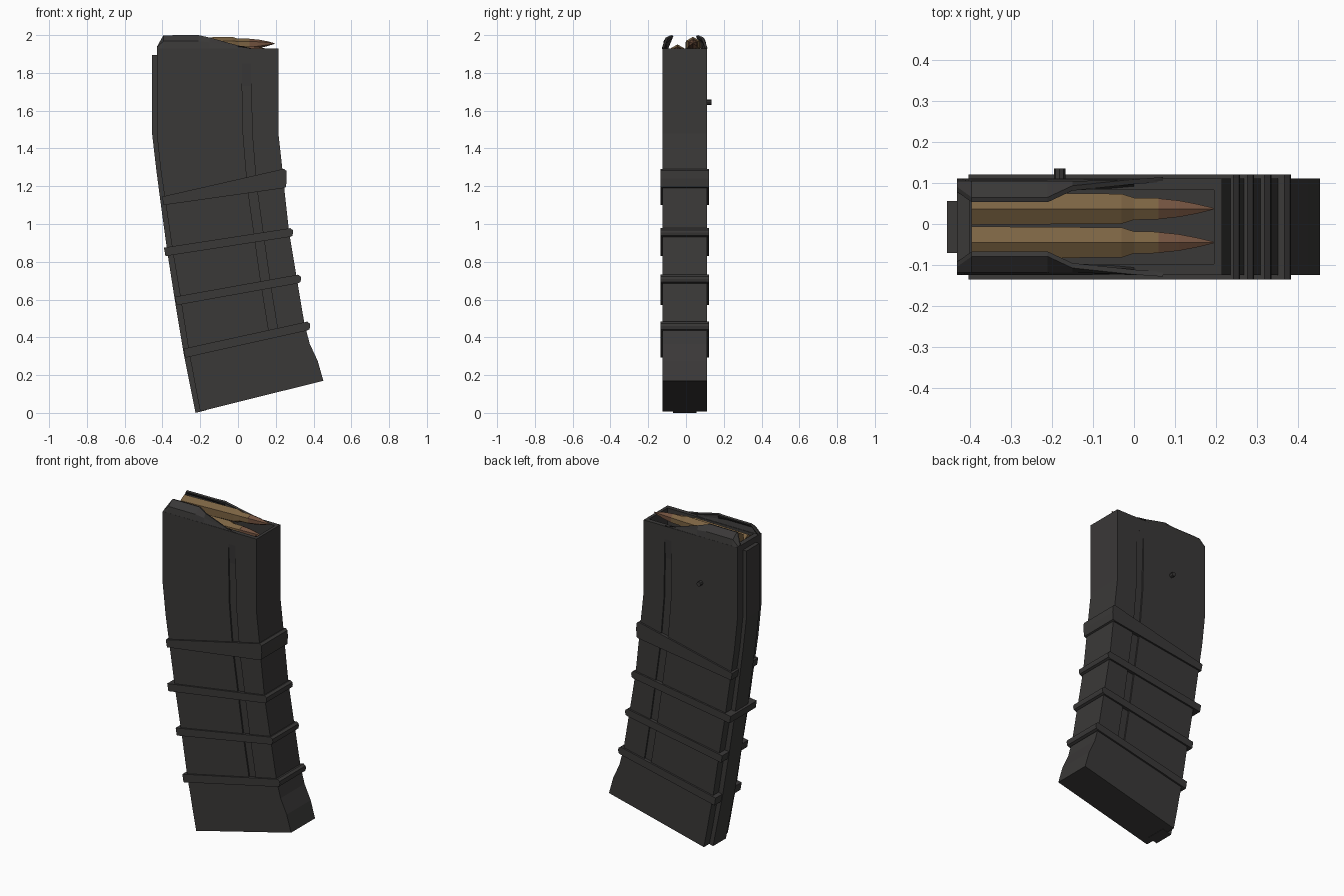
import bpy, bmesh, math

if "Cube" in bpy.data.objects:
    bpy.data.objects.remove(bpy.data.objects["Cube"])

CY = -0.007          # centre plane of the body
HALF = 0.1175        # half thickness of the body


def material(name, rgb):
    m = bpy.data.materials.new(name)
    m.diffuse_color = (*rgb, 1)
    m.use_nodes = True
    m.node_tree.nodes["Principled BSDF"].inputs["Base Color"].default_value = m.diffuse_color
    return m


DARK = material("dark_polymer", (0.042, 0.040, 0.039))
BRASS = material("brass", (0.20, 0.125, 0.055))
COPPER = material("copper", (0.17, 0.085, 0.05))


def loft(name, rings, mat):
    """Skin a list of equal-length point rings and cap both ends."""
    bm = bmesh.new()
    vs = [[bm.verts.new(p) for p in r] for r in rings]
    n = len(rings[0])
    for a, b in zip(vs, vs[1:]):
        for i in range(n):
            j = (i + 1) % n
            bm.faces.new((a[i], a[j], b[j], b[i]))
    bm.faces.new(vs[0])
    bm.faces.new(vs[-1])
    bmesh.ops.recalc_face_normals(bm, faces=bm.faces)
    me = bpy.data.meshes.new(name)
    bm.to_mesh(me)
    bm.free()
    me.materials.append(mat)
    ob = bpy.data.objects.new(name, me)
    bpy.context.collection.objects.link(ob)
    return ob


def prism(name, pts, half, mat):
    """Side profile (x, z) extruded across the thickness."""
    return loft(name, [[(x, CY + s * half, z) for x, z in pts] for s in (-1, 1)], mat)


def cut(target, cutter):
    cutter.hide_render = True
    cutter.hide_viewport = True
    cutter.display_type = 'WIRE'
    mod = target.modifiers.new("cut", 'BOOLEAN')
    mod.operation = 'DIFFERENCE'
    mod.solver = 'EXACT'
    mod.object = cutter


# curved body: matching back and front points (x, z)
back = [(-0.43, 1.93), (-0.43, 1.48), (-0.41, 1.29), (-0.382, 1.10), (-0.345, 0.85),
        (-0.303, 0.60), (-0.258, 0.31), (-0.24, 0.22), (-0.222, 0.12), (-0.20, 0.008)]
front = [(0.214, 1.93), (0.214, 1.48), (0.235, 1.29), (0.247, 1.17), (0.27, 0.96),
         (0.31, 0.72), (0.352, 0.47), (0.38, 0.365), (0.422, 0.275), (0.452, 0.17)]
body = loft("body", [[(bx, CY - HALF, bz), (fx, CY - HALF, fz),
                      (fx, CY + HALF, fz), (bx, CY + HALF, bz)]
                     for (bx, bz), (fx, fz) in zip(back, front)], DARK)

# open top
cut(body, prism("cavity_cutter", [(-0.40, 1.99), (0.195, 1.99), (0.195, 1.78), (-0.40, 1.78)],
                0.09, DARK))

# long side grooves: x left, z, depth, fading out at the top
groove = [(0.022, 1.85, 0.0005), (0.022, 1.73, 0.009), (0.027, 1.48, 0.009), (0.05, 1.20, 0.009),
          (0.085, 0.95, 0.009), (0.12, 0.70, 0.009), (0.162, 0.44, 0.009)]
for s, side in ((-1, "front"), (1, "rear")):
    cut(body, loft(side + "_groove_cutter",
                   [[(x, CY + s * 0.14, z), (x + 0.048, CY + s * 0.14, z),
                     (x + 0.048, CY + s * (HALF - d), z), (x, CY + s * (HALF - d), z)]
                    for x, z, d in groove], DARK))

# raised spine along the back
outer = [(-0.455, 1.894), (-0.455, 1.48), (-0.433, 1.29), (-0.408, 1.10), (-0.374, 0.85),
         (-0.335, 0.60), (-0.287, 0.31), (-0.225, 0.0)]
prism("spine", outer + [(x + 0.06, z + (0.015 if z < 0.1 else 0)) for x, z in reversed(outer)],
      0.063, DARK)

# wrap-around grip ribs: back x, back top/bottom z, front x, front top/bottom z
ribs = [(-0.402, 1.145, 1.10, 0.258, 1.292, 1.19), (-0.392, 0.875, 0.83, 0.292, 0.978, 0.932),
        (-0.334, 0.615, 0.57, 0.334, 0.732, 0.686), (-0.288, 0.34, 0.292, 0.382, 0.483, 0.436)]
for i, (bx, bt, bb, fx, ft, fb) in enumerate(ribs):
    prism(f"grip_rib_{i + 1}",
          [(bx, bt), (fx - 0.016, ft), (fx - 0.002, ft - 0.010), (fx, (ft + fb) / 2),
           (fx - 0.004, fb + 0.006), (fx - 0.016, fb), (bx + 0.008, bb)], 0.128, DARK)

# curled lips over the opening: x, tip offset from centre, tip height
stations = [(-0.43, 0.085, 1.937), (-0.395, 0.06, 1.999), (-0.21, 0.06, 2.0),
            (-0.15, 0.088, 1.987), (0.0, 0.104, 1.945), (0.07, 0.109, 1.931)]
for s, side in ((-1, "front"), (1, "rear")):
    rings = []
    for x, t, z in stations:
        mz = 1.93 + (z - 1.93) * 0.55
        sec = [(HALF, 1.925), (0.111, mz), (t + 0.012, z), (t, z - 0.004),
               (t + 0.004, z - 0.014), (0.099, mz - 0.008), (0.09, 1.915)]
        rings.append([(x, CY + s * y, zz) for y, zz in sec])
    loft(side + "_lip", rings, DARK)

# hexagonal rounds seen through the opening
case = [(-0.395, 0.045), (-0.03, 0.042), (0.0, 0.031), (0.06, 0.030)]
tip = [(0.06, 0.029), (0.11, 0.023), (0.155, 0.013), (0.194, 0.002)]


def turned(name, prof, y, z, mat):
    loft(name, [[(x, y + r * math.sin(k * math.pi / 3),
                  z + 0.03 * (x + 0.395) + r * math.cos(k * math.pi / 3)) for k in range(6)]
                for x, r in prof], mat)


for label, y, z in (("upper", 0.037, 1.938), ("lower", -0.045, 1.898)):
    turned(label + "_round_case", case, y, z, BRASS)
    turned(label + "_round_tip", tip, y, z, COPPER)

# small round stud on the rear side
loft("side_stud", [[(-0.181 + 0.014 * math.cos(k * math.pi / 4), y,
                     1.645 + 0.014 * math.sin(k * math.pi / 4)) for k in range(8)]
                   for y in (0.10, 0.135)], DARK)
